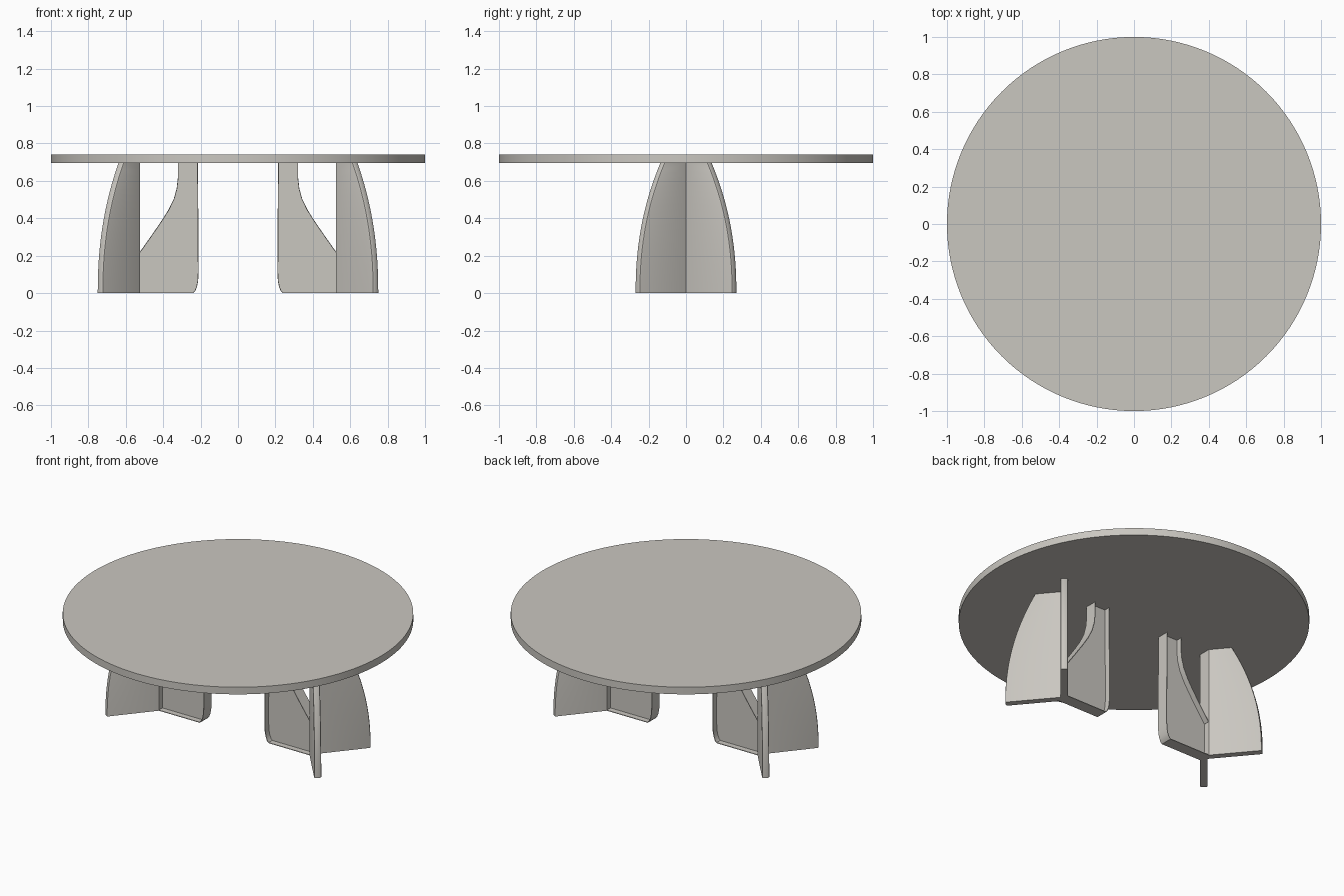
import bpy, bmesh, math

if "Cube" in bpy.data.objects:
    bpy.data.objects.remove(bpy.data.objects["Cube"])

TOP_Z, TOP_H = 0.695, 0.045
HUB_X, HALF = 0.525, 0.038      # hub position and half width of the inner fin

grey = bpy.data.materials.new("warm_grey")
grey.diffuse_color = (0.59, 0.57, 0.53, 1)
grey.use_nodes = True
grey.node_tree.nodes["Principled BSDF"].inputs["Base Color"].default_value = grey.diffuse_color


def finish(bm, name):
    bmesh.ops.recalc_face_normals(bm, faces=bm.faces)
    me = bpy.data.meshes.new(name)
    bm.to_mesh(me)
    bm.free()
    me.materials.append(grey)
    ob = bpy.data.objects.new(name, me)
    bpy.context.collection.objects.link(ob)
    bpy.ops.object.select_all(action='DESELECT')
    ob.select_set(True)
    bpy.context.view_layer.objects.active = ob
    bpy.ops.object.shade_smooth_by_angle(angle=math.radians(32))
    return ob


def loft(bm, rings):
    """Closed solid through a list of equal-length rings."""
    rs = [[bm.verts.new(p) for p in r] for r in rings]
    n = len(rs[0])
    for a, b in zip(rs, rs[1:]):
        for i in range(n):
            j = (i + 1) % n
            bm.faces.new((a[i], a[j], b[j], b[i]))
    bm.faces.new(rs[0])
    bm.faces.new(rs[-1])


def strip(bm, path, side, t=0.004):
    """Thin flange following an (x, z) path, thickened to one side."""
    rings = []
    for i, (x, z) in enumerate(path):
        x0, z0 = path[max(i - 1, 0)]
        x1, z1 = path[min(i + 1, len(path) - 1)]
        d = math.hypot(x1 - x0, z1 - z0)
        nx, nz = -(z1 - z0) / d * t * side, (x1 - x0) / d * t * side
        rings.append([(x, -HALF, z), (x, HALF, z),
                      (x + nx, HALF, z + nz), (x + nx, -HALF, z + nz)])
    loft(bm, rings)


# Round table top
bm = bmesh.new()
bmesh.ops.create_cone(bm, cap_ends=True, segments=128, radius1=1, radius2=1, depth=TOP_H)
bmesh.ops.translate(bm, verts=bm.verts, vec=(0, 0, TOP_Z + TOP_H / 2))
finish(bm, "table_top")

# Inner fin outline: foot and inner edge, then the scooped outer edge
foot = [(HUB_X, 0), (0.24, 0), (0.228, 0.012), (0.219, 0.035), (0.213, 0.065),
        (0.211, 0.11), (0.212, 0.4), (0.215, TOP_Z)]
scoop = [(0.322, TOP_Z), (0.322, 0.615), (0.328, 0.56), (0.343, 0.505), (0.372, 0.445),
         (0.41, 0.385), (0.46, 0.312), (HUB_X, 0.22)]

# Outer wing plan: direction, thickness, rounded tip
A, T, C = math.radians(50), 0.041, 0.009
ux, uy = math.cos(A), math.sin(A)
vx, vy = math.sin(A), -math.cos(A)


def wing_ring(z, s):
    length = 0.307 - 0.172 * (z / TOP_Z) ** 2.2
    tip = [(length - C, 0), (length - C * 0.3, C * 0.3), (length, C),
           (length, T - C), (length - C * 0.3, T - C * 0.3), (length - C, T)]
    pts = [(HUB_X, 0), (HUB_X, HALF)]
    pts += [(HUB_X + ux * l + vx * w, HALF + uy * l + vy * w) for l, w in tip]
    # outer faces of both wings meet on the centre line
    ox, oy = HUB_X + vx * T, HALF + vy * T
    pts.append((ox - ux / uy * oy, 0))
    return [(x, y * s, z) for x, y in pts]


for side, turn in (("right", 1), ("left", -1)):
    # Fin: thin centre web with a flange round its edge
    bm = bmesh.new()
    outline = foot + scoop
    loft(bm, [[(x, y, z) for x, z in outline] for y in (-0.002, 0.002)])
    strip(bm, foot, -1)
    strip(bm, scoop, -1)
    objs = [finish(bm, side + "_leg_fin")]
    # Two splayed wings
    for name, s in (("front", -1), ("back", 1)):
        bm = bmesh.new()
        loft(bm, [wing_ring(TOP_Z * i / 20, s) for i in range(21)])
        objs.append(finish(bm, f"{side}_leg_{name}_wing"))
    if turn < 0:
        for ob in objs:
            for v in ob.data.vertices:
                v.co.x *= -1
            ob.data.flip_normals()
